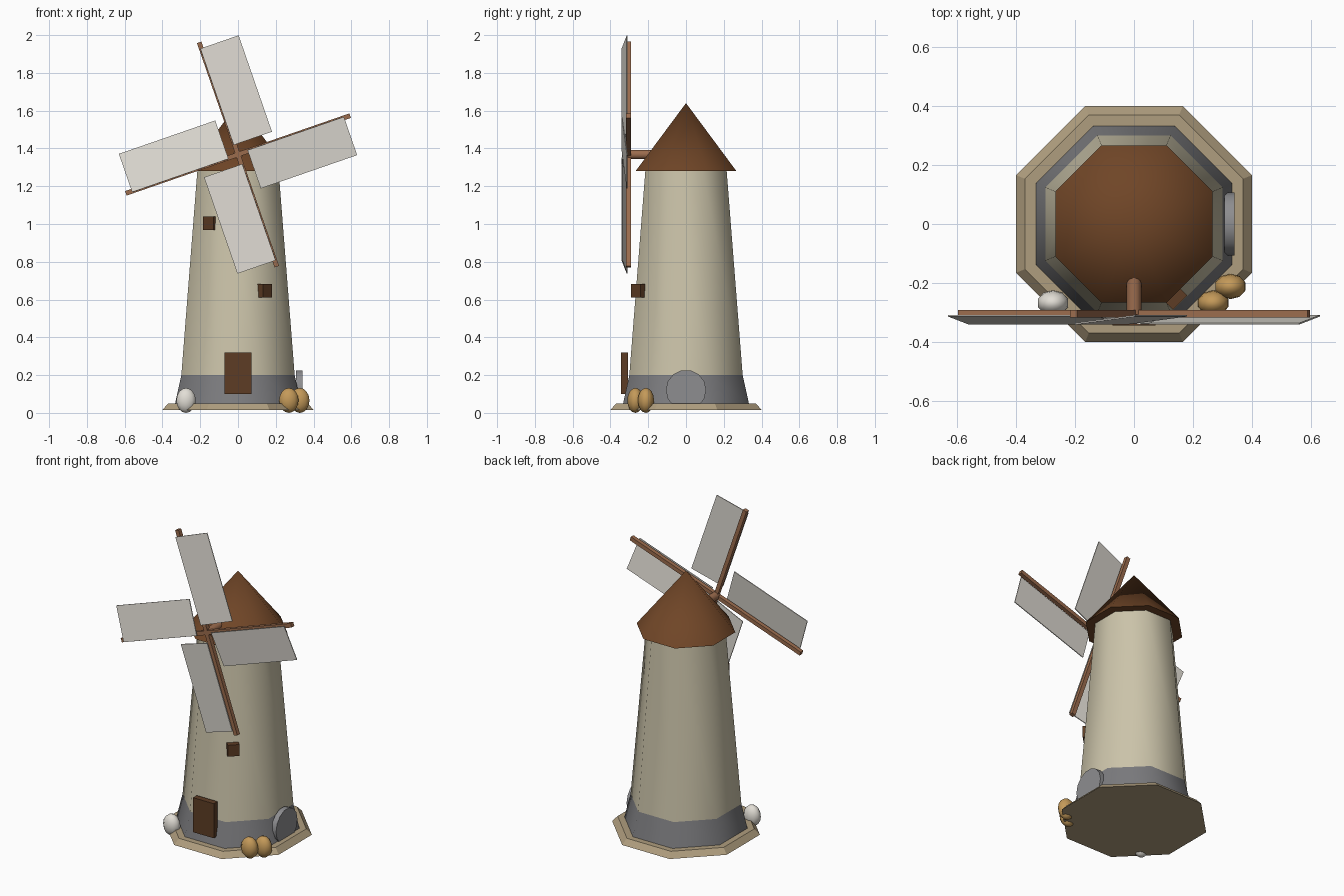
import bpy
import math
from mathutils import Matrix, Vector

if "Cube" in bpy.data.objects:
    bpy.data.objects.remove(bpy.data.objects["Cube"], do_unlink=True)


def material(name, rgb):
    m = bpy.data.materials.new(name)
    m.use_nodes = True
    m.diffuse_color = (*rgb, 1)
    m.node_tree.nodes["Principled BSDF"].inputs["Base Color"].default_value = (*rgb, 1)
    return m


PLASTER = material("cream plaster", (0.60, 0.55, 0.40))
STONE = material("grey stone", (0.20, 0.20, 0.21))
MILL = material("millstone grey", (0.27, 0.27, 0.28))
EARTH = material("tan ground", (0.43, 0.34, 0.21))
ROOF = material("roof brown", (0.16, 0.06, 0.02))
DARK = material("dark wood", (0.11, 0.046, 0.018))
WOOD = material("light wood", (0.33, 0.15, 0.075))
CLOTH = material("white cloth", (0.76, 0.73, 0.67))
SACK = material("sack tan", (0.55, 0.32, 0.10))


def finish(name, mat, smooth=False):
    ob = bpy.context.object
    ob.name = name
    ob.data.materials.append(mat)
    if smooth:
        bpy.ops.object.shade_smooth_by_angle(angle=math.radians(50))
    return ob


def octagon(name, mat, low, high, z0, z1, smooth=True):
    """Tapered eight-sided ring; low and high are centre-to-flat distances."""
    k = 1 / math.cos(math.pi / 8)
    bpy.ops.mesh.primitive_cone_add(vertices=8, radius1=low * k, radius2=high * k,
                                    depth=z1 - z0, location=(0, 0, (z0 + z1) / 2),
                                    rotation=(0, 0, math.pi / 8))
    return finish(name, mat, smooth)


def box(name, mat, size, matrix):
    bpy.ops.mesh.primitive_cube_add(size=1)
    ob = finish(name, mat)
    ob.data.transform(matrix @ Matrix.Diagonal((*size, 1)))
    return ob


def move(x, y, z):
    return Matrix.Translation(Vector((x, y, z)))


def turn(degrees, axis):
    return Matrix.Rotation(math.radians(degrees), 4, axis)


# Body, from the ground up
octagon("ground_plate", EARTH, 0.40, 0.37, 0.016, 0.05, smooth=False)
octagon("stone_footing", STONE, 0.333, 0.30, 0.05, 0.20)
octagon("tower", PLASTER, 0.30, 0.215, 0.20, 1.285)
octagon("roof", ROOF, 0.267, 0, 1.28, 1.64)

# Door and the two windows on the slanted front faces
box("door", DARK, (0.145, 0.037, 0.218), move(0, -0.326, 0.21))
box("right_window", DARK, (0.08, 0.06, 0.072),
    move(-0.136, -0.174, 1.005) @ turn(-45, "Z"))
box("left_window", DARK, (0.068, 0.06, 0.072),
    move(0.135, -0.245, 0.647) @ turn(45, "Z"))

# Axle
bpy.ops.mesh.primitive_cylinder_add(vertices=12, radius=0.025, depth=0.13,
                                    location=(0, -0.242, 1.368),
                                    rotation=(math.pi / 2, 0, 0))
finish("axle", WOOD, True)

# Sail cross: two crossed spars and four pitched sails
hub = move(0, -0.304, 1.368)
for i in range(4):
    arm = hub @ turn(-19.1 + 90 * i, "Y")
    if i < 2:
        box(f"spar_{i + 1}", WOOD, (0.025, 0.026, 1.256), arm)
    box(f"sail_{i + 1}", CLOTH, (0.216, 0.005, 0.54),
        arm @ move(0.102, -0.021, 0.325) @ turn(7.2, "Z"))

# Millstone leaning on the side
bpy.ops.mesh.primitive_cylinder_add(vertices=14, radius=0.107, depth=0.033,
                                    location=(0.324, 0, 0.121),
                                    rotation=(0, math.pi / 2, 0))
finish("millstone", MILL, True)

# Sacks at the foot of the tower
for name, mat, x, y in (("sack_outer", SACK, 0.327, -0.212),
                        ("sack_inner", SACK, 0.269, -0.268),
                        ("white_sack", CLOTH, -0.275, -0.268)):
    bpy.ops.mesh.primitive_uv_sphere_add(segments=10, ring_count=8, radius=1,
                                         location=(x, y, 0.066))
    bpy.context.object.scale = (0.054, 0.043, 0.066)
    finish(name, mat, True)
